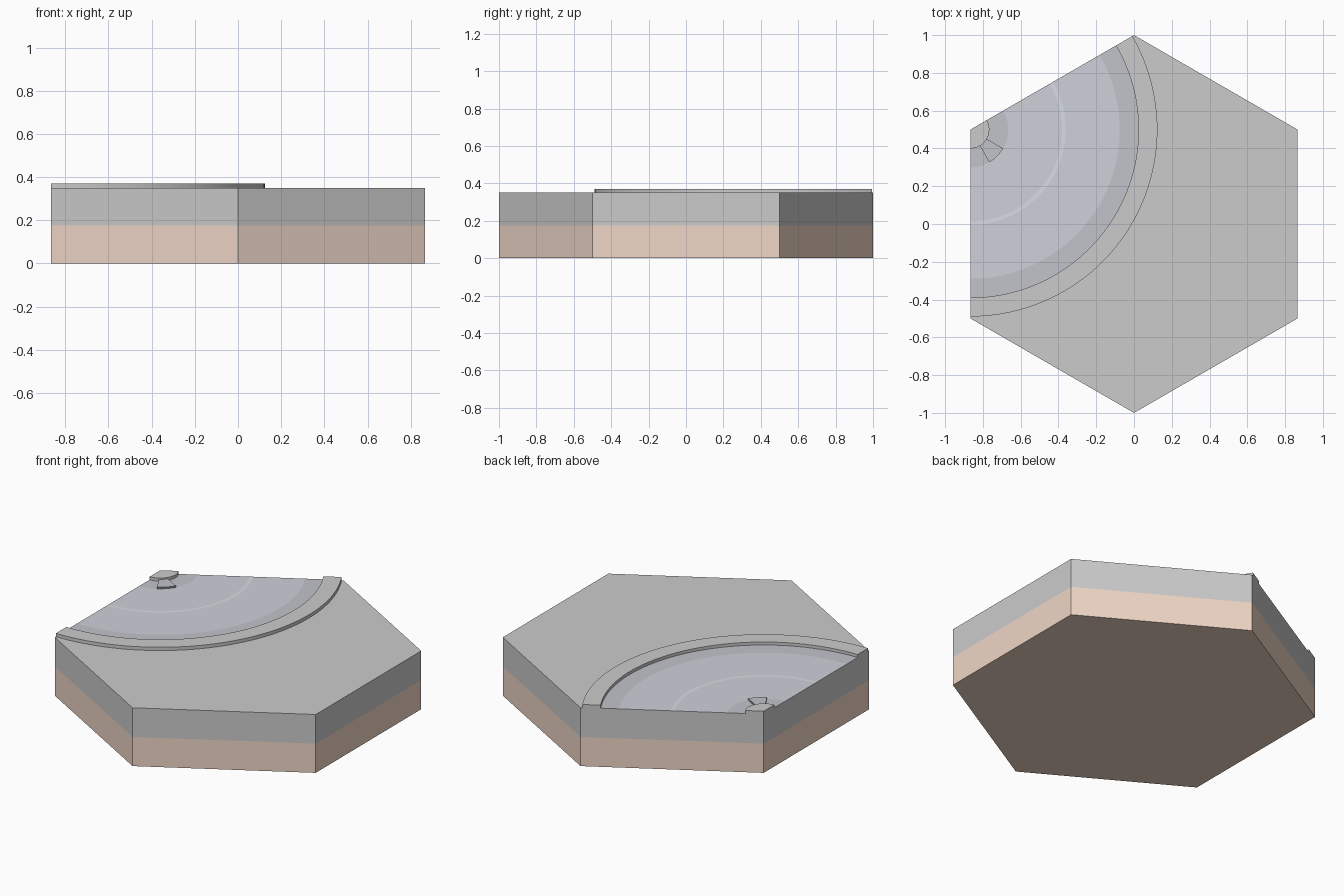
import bpy, math

if "Cube" in bpy.data.objects:
    bpy.data.objects.remove(bpy.data.objects["Cube"])

TOP, MID = 0.35, 0.175
CX, CY = -math.sqrt(3) / 2, 0.5      # basin centre sits on a tile corner


def material(name, rgb):
    m = bpy.data.materials.new(name)
    m.diffuse_color = (*rgb, 1)
    m.use_nodes = True
    m.node_tree.nodes["Principled BSDF"].inputs["Base Color"].default_value = m.diffuse_color
    return m


clay = material("clay", (0.87, 0.68, 0.57))
water = material("floor_blue", (0.62, 0.64, 0.70))
shade = material("floor_shade", (0.54, 0.55, 0.60))
pale = material("floor_line", (0.70, 0.72, 0.78))
dark = material("dark_lip", (0.25, 0.25, 0.27))


def prism(name, outline, z0, z1, mat=None, smooth=False):
    """Extrude a counter-clockwise outline from z0 to z1."""
    n = len(outline)
    verts = [(x, y, z) for z in (z0, z1) for x, y in outline]
    faces = [tuple(reversed(range(n))), tuple(range(n, 2 * n))]
    faces += [(i, (i + 1) % n, (i + 1) % n + n, i + n) for i in range(n)]
    mesh = bpy.data.meshes.new(name)
    mesh.from_pydata(verts, [], faces)
    ob = bpy.data.objects.new(name, mesh)
    bpy.context.collection.objects.link(ob)
    if mat:
        mesh.materials.append(mat)
    if smooth:
        bpy.context.view_layer.objects.active = ob
        ob.select_set(True)
        bpy.ops.object.shade_smooth_by_angle(angle=math.radians(30))
        ob.select_set(False)
    return ob


def sector(name, r0, r1, z1, mat=None, a0=-90, a1=30, z0=TOP):
    """Slice of a ring around the basin corner."""
    n = max(8, int((a1 - a0) / 2.5))
    angles = [math.radians(a0 + (a1 - a0) * i / n) for i in range(n + 1)]
    arc = lambda r, seq: [(CX + r * math.cos(a), CY + r * math.sin(a)) for a in seq]
    inner = arc(r0, reversed(angles)) if r0 else [(CX, CY)]
    return prism(name, arc(r1, angles) + inner, z0, z1, mat, True)


# Hexagonal tile in two layers
hexagon = [(math.cos(math.radians(a)), math.sin(math.radians(a))) for a in range(30, 390, 60)]
prism("tile_base", hexagon, 0, MID, clay)
prism("tile_top", hexagon, MID, TOP)

# Basin floor in concentric bands
FLOOR = TOP + 0.002
bands = [(0.10, 0.20, shade), (0.20, 0.485, water), (0.485, 0.505, pale),
         (0.505, 0.79, water), (0.79, 0.89, shade)]
for i, (r0, r1, mat) in enumerate(bands):
    sector(f"floor_band_{i + 1}", r0, r1, FLOOR, mat)

# Raised rim, centre post and the small step beside it
sector("rim", 0.89, 0.99, 0.37)
sector("centre_post", 0, 0.10, 0.37)
step = sector("step", 0.10, 0.20, 0.362, shade, -60, -30)
step.data.materials.append(dark)
for p in step.data.polygons:
    if abs(p.normal.z) < 0.5:
        p.material_index = 1
